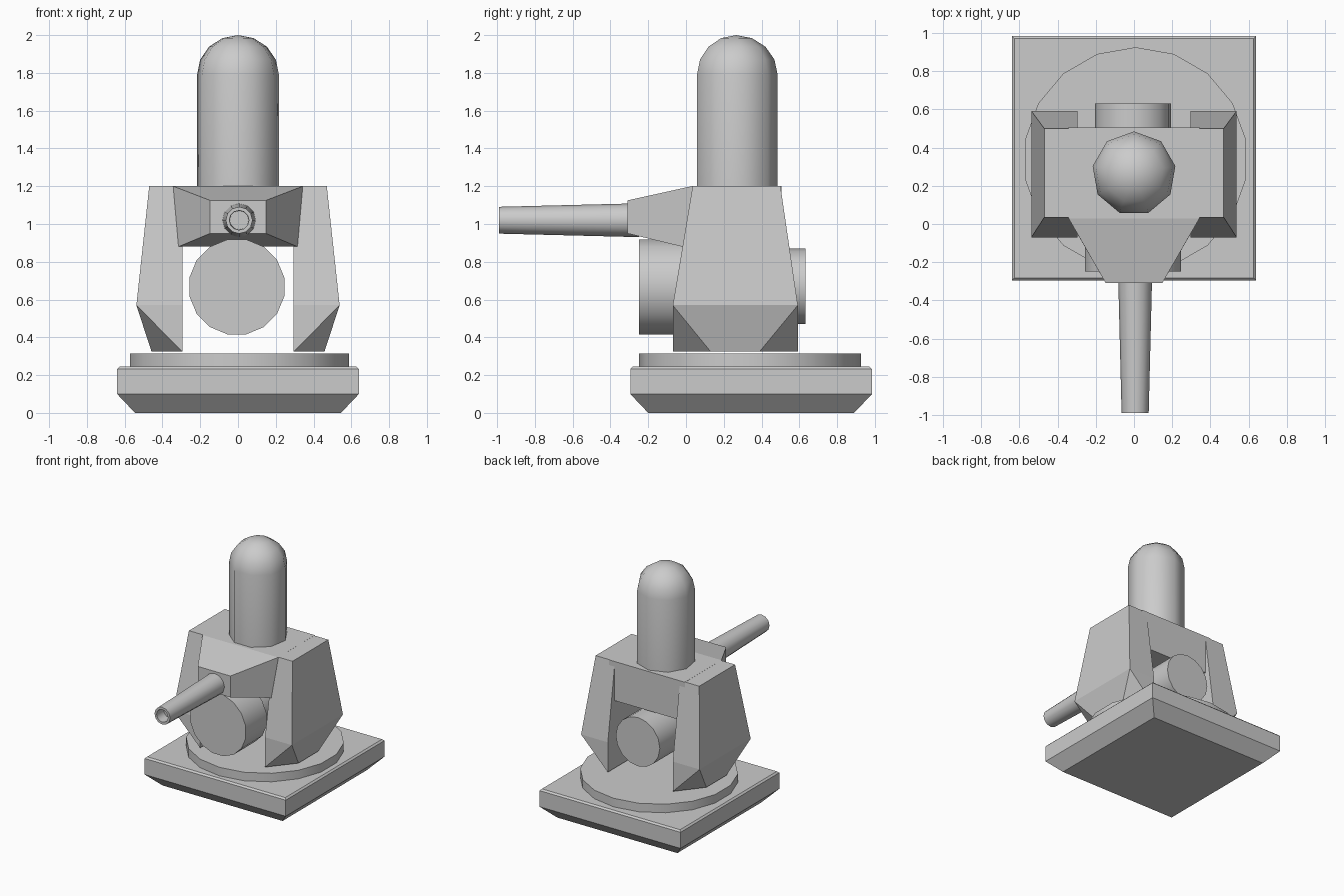
import bpy, bmesh
from math import sin, cos, pi, radians

if "Cube" in bpy.data.objects:
    bpy.data.objects.remove(bpy.data.objects["Cube"])


def build(name, rings, smooth=None):
    """Loft equal-length rings of points into a capped solid."""
    bm = bmesh.new()
    loops = [[bm.verts.new(p) for p in ring] for ring in rings]
    n = len(loops[0])
    for a, b in zip(loops, loops[1:]):
        for i in range(n):
            j = (i + 1) % n
            bm.faces.new((a[i], a[j], b[j], b[i]))
    bm.faces.new(loops[0])
    bm.faces.new(loops[-1])
    return finish(name, bm, smooth)


def finish(name, bm, smooth=None):
    bmesh.ops.remove_doubles(bm, verts=bm.verts, dist=1e-5)
    bmesh.ops.recalc_face_normals(bm, faces=bm.faces)
    me = bpy.data.meshes.new(name)
    bm.to_mesh(me)
    bm.free()
    ob = bpy.data.objects.new(name, me)
    bpy.context.collection.objects.link(ob)
    if smooth:
        bpy.ops.object.select_all(action='DESELECT')
        ob.select_set(True)
        bpy.context.view_layer.objects.active = ob
        bpy.ops.object.shade_smooth_by_angle(angle=radians(smooth))
    return ob


def rect(hx, y0, y1, z):
    return [(-hx, y0, z), (hx, y0, z), (hx, y1, z), (-hx, y1, z)]


def wall(hx_top, hx_bot, y, z0, z1):
    return [(-hx_bot, y, z0), (hx_bot, y, z0), (hx_top, y, z1), (-hx_top, y, z1)]


def turned(name, profile, sides, centre, axis, smooth, start=pi / 2):
    """Round part from (radius, position along axis) pairs."""
    rings = []
    for r, h in profile:
        ring = []
        for i in range(sides):
            t = start + 2 * pi * i / sides
            u, v = centre[0] + r * cos(t), centre[1] + r * sin(t)
            ring.append((u, v, h) if axis == 'z' else (u, h, v))
        rings.append(ring)
    return build(name, rings, smooth)


# square base with chamfered underside and small top bevel
CY = 0.345
build("base_plate", [rect(h, CY - h, CY + h, z) for h, z in
                     ((0.545, 0), (0.64, 0.1), (0.64, 0.232), (0.627, 0.245))])

# turntable disc
turned("turntable", [(0.588, 0.24), (0.588, 0.315)], 18, (0.008, 0.338), 'z', 30)

# side supports, mirrored across x
for side, label in ((-1, "left"), (1, "right")):
    bm = bmesh.new()
    IN = 0.295
    P = [(IN, 0.035, 1.2), (0.47, 0.035, 1.2), (0.47, 0.5, 1.2), (IN, 0.5, 1.2),
         (IN, -0.07, 0.57), (0.538, -0.07, 0.57), (0.538, 0.592, 0.57), (IN, 0.592, 0.57),
         (IN, -0.07, 0.325), (0.458, 0.13, 0.325), (0.458, 0.39, 0.325), (IN, 0.592, 0.325)]
    v = [bm.verts.new((side * x, y, z)) for x, y, z in P]
    for f in ((0, 1, 2, 3), (0, 1, 5, 4), (1, 2, 6, 5), (2, 3, 7, 6),
              (4, 5, 8), (5, 9, 8), (5, 6, 10, 9), (6, 11, 10), (6, 7, 11),
              (8, 9, 10, 11), (0, 4, 8, 11, 7, 3)):
        bm.faces.new([v[i] for i in f])
    finish(label + "_support", bm)

# central housing tapering toward the barrel
bm_house = [wall(0.148, 0.148, -0.31, 0.95, 1.125),
            [(-0.315, -0.02, 0.88), (0.315, -0.02, 0.88), (0.343, 0.03, 1.2), (-0.343, 0.03, 1.2)],
            wall(0.343, 0.343, 0.506, 0.88, 1.201)]
build("housing", bm_house)

# hollow tapered barrel
turned("barrel", [(0.09, -0.25), (0.088, -0.31), (0.071, -0.99), (0.052, -0.99), (0.05, -0.9)],
       12, (0.006, 1.02), 'y', 40)

# motor drum: large front section and narrower rear section
turned("motor_front", [(0.256, -0.25), (0.256, 0.02)], 16, (-0.006, 0.667), 'y', 30, pi / 2 + pi / 16)
turned("motor_rear", [(0.2, 0.0), (0.2, 0.632)], 16, (-0.005, 0.67), 'y', 30)

# domed upright canister
dome = [(0.22, 1.15), (0.22, 1.79)]
for a in (22.5, 45, 67.5, 90):
    dome.append((0.22 * cos(radians(a)), 1.79 + 0.21 * sin(radians(a))))
turned("canister", dome, 9, (0, 0.265), 'z', 45)
